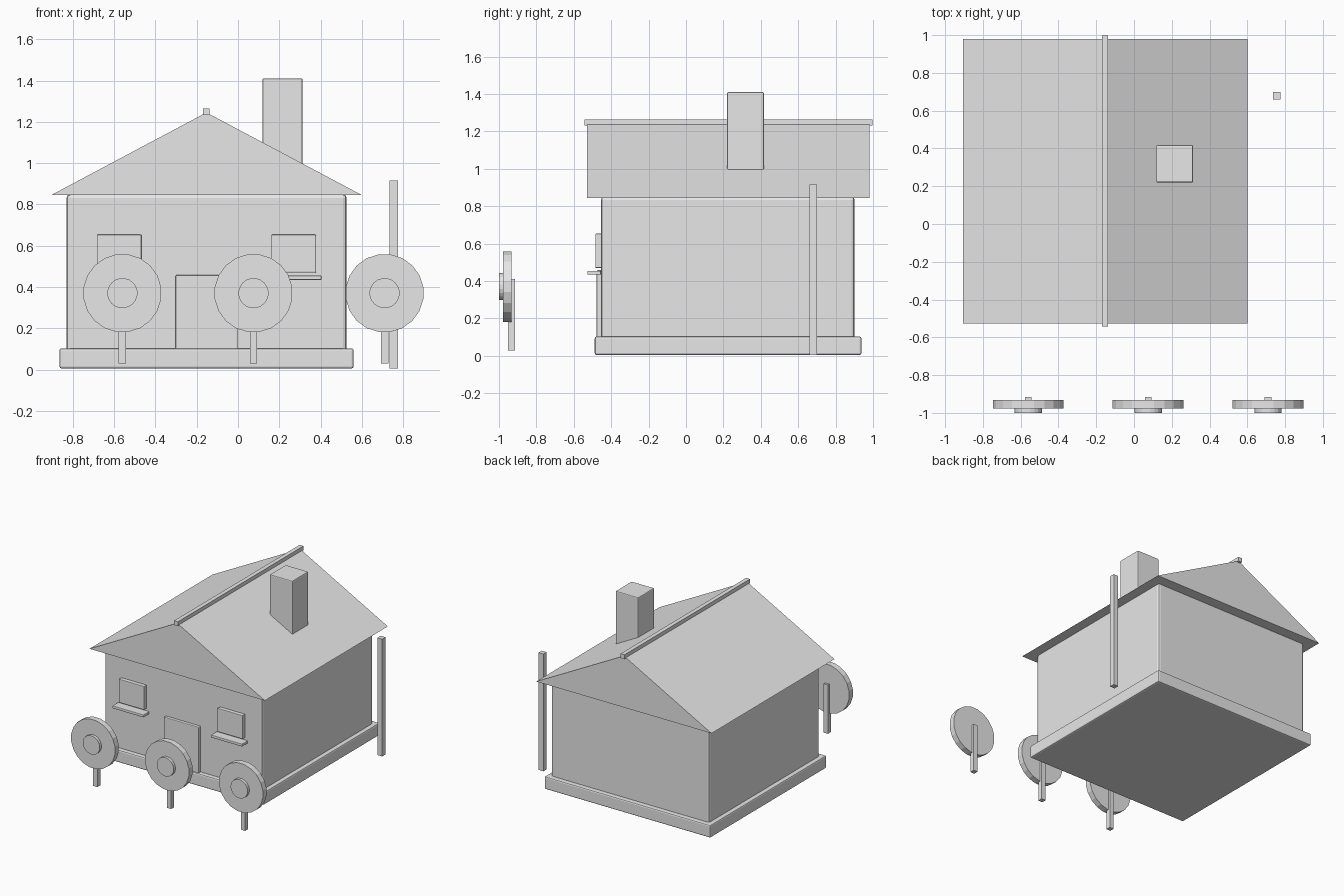
import bpy, bmesh
from math import radians
from mathutils import Matrix, Vector

cube = bpy.data.objects.get("Cube")
if cube:
    bpy.data.objects.remove(cube, do_unlink=True)

grey = bpy.data.materials.new("plain grey")
grey.use_nodes = True
COLOR = (0.8, 0.8, 0.8, 1)
grey.diffuse_color = COLOR
grey.node_tree.nodes["Principled BSDF"].inputs["Base Color"].default_value = COLOR


def finish(name, bm, bevel=0):
    bmesh.ops.recalc_face_normals(bm, faces=bm.faces)
    mesh = bpy.data.meshes.new(name)
    bm.to_mesh(mesh)
    bm.free()
    mesh.materials.append(grey)
    obj = bpy.data.objects.new(name, mesh)
    bpy.context.collection.objects.link(obj)
    if bevel:
        mod = obj.modifiers.new("Bevel", 'BEVEL')
        mod.width = bevel
        mod.segments = 2
    return obj


def box(name, x, y, z, bevel=0):
    """Box from (min, max) pairs on each axis."""
    bm = bmesh.new()
    bmesh.ops.create_cube(bm, size=1)
    spans = (x, y, z)
    for v in bm.verts:
        v.co = Vector([(a + b) / 2 + c * (b - a) for (a, b), c in zip(spans, v.co)])
    return finish(name, bm, bevel)


def disc(name, x, z, radius, y0, y1, sides=20):
    """Flat cylinder facing the front."""
    bm = bmesh.new()
    place = Matrix.Translation((x, (y0 + y1) / 2, z)) @ Matrix.Rotation(radians(90), 4, 'X')
    turn = Matrix.Rotation(radians(180 / sides), 4, 'Z')
    bmesh.ops.create_cone(bm, cap_ends=True, segments=sides, radius1=radius,
                          radius2=radius, depth=y1 - y0, matrix=place @ turn)
    return finish(name, bm)


def prism(name, profile, y0, y1):
    """Extrude an x-z profile from front to back."""
    bm = bmesh.new()
    face = bm.faces.new([bm.verts.new((x, y0, z)) for x, z in profile])
    out = bmesh.ops.extrude_face_region(bm, geom=[face])
    verts = [g for g in out["geom"] if isinstance(g, bmesh.types.BMVert)]
    bmesh.ops.translate(bm, verts=verts, vec=(0, y1 - y0, 0))
    return finish(name, bm)


# House body
box("foundation", (-0.865, 0.56), (-0.488, 0.938), (0.005, 0.103), 0.01)
box("walls", (-0.83, 0.526), (-0.455, 0.902), (0.085, 0.85), 0.018)

# Roof with ridge beam and chimney
prism("roof", [(-0.905, 0.845), (0.6, 0.845), (-0.153, 1.245)], -0.528, 0.98)
box("ridge_beam", (-0.17, -0.137), (-0.542, 0.998), (1.232, 1.265))
box("chimney", (0.118, 0.313), (0.22, 0.417), (0.93, 1.41), 0.007)

# Door and windows
box("door", (-0.302, -0.002), (-0.478, -0.445), (0.09, 0.458), 0.005)
for side, x in (("right", -0.576), ("left", 0.27)):
    box(side + "_window", (x - 0.108, x + 0.108), (-0.485, -0.45), (0.47, 0.653), 0.004)
    box(side + "_sill", (x - 0.134, x + 0.134), (-0.527, -0.455), (0.434, 0.455), 0.004)

# Back corner pole
box("pole", (0.735, 0.776), (0.66, 0.7), (0.005, 0.915))

# Row of round signs on stakes
for i in range(3):
    x = -0.56 + 0.635 * i
    tag = f"_{i + 1}"
    disc("round_head" + tag, x, 0.37, 0.19, -0.978, -0.932)
    disc("head_hub" + tag, x, 0.37, 0.073, -1.0, -0.97)
    box("stake" + tag, (x - 0.018, x + 0.018), (-0.952, -0.915), (0.03, 0.41))
